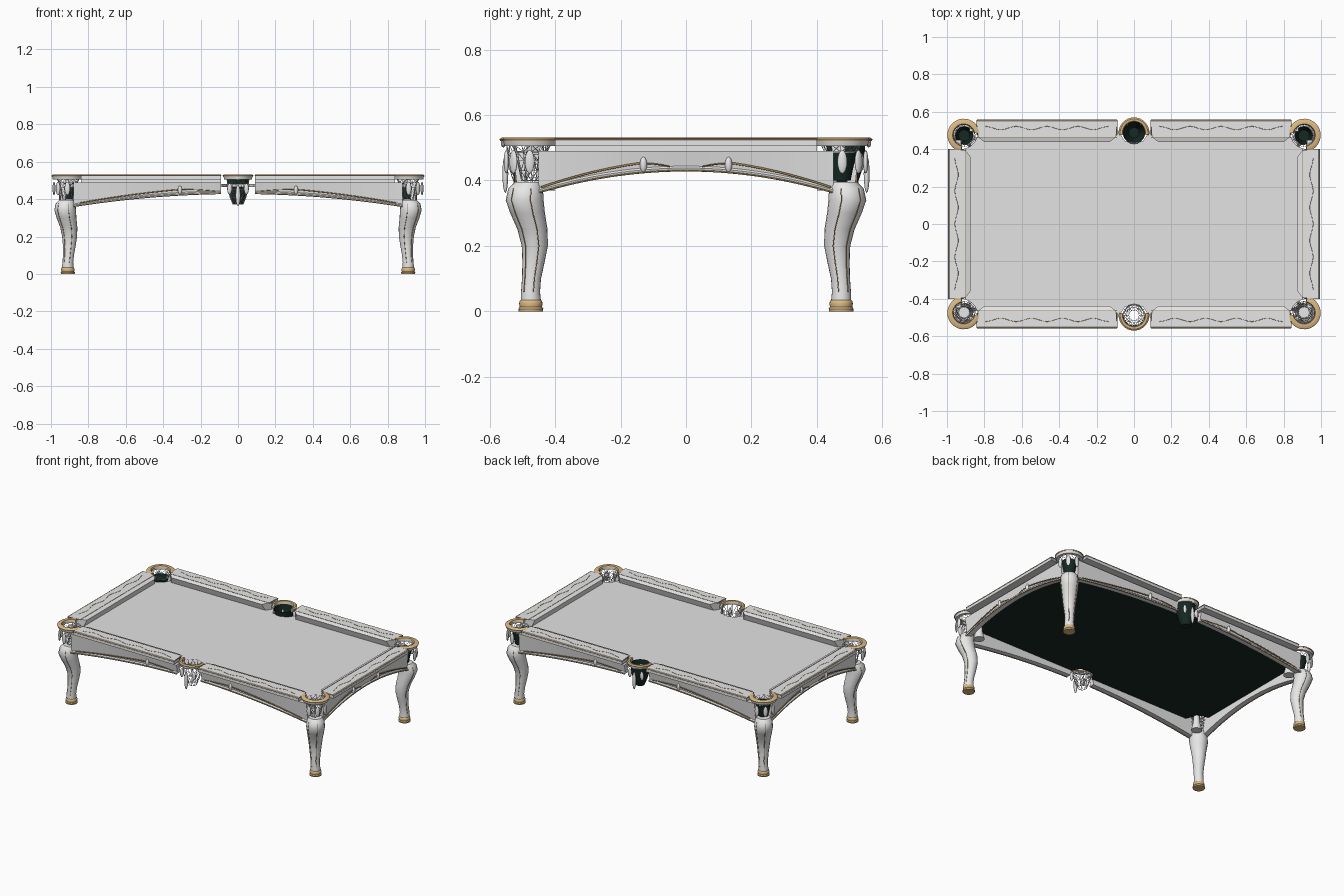
import bpy, bmesh, math

if "Cube" in bpy.data.objects:
    bpy.data.objects.remove(bpy.data.objects["Cube"])


def material(name, rgb):
    m = bpy.data.materials.new(name)
    m.use_nodes = True
    m.diffuse_color = (*rgb, 1)
    bsdf = next(n for n in m.node_tree.nodes if n.type == 'BSDF_PRINCIPLED')
    bsdf.inputs["Base Color"].default_value = (*rgb, 1)
    return m


WHITE = material("painted white", (.80, .80, .80))
CLOTH = material("cloth grey", (.77, .77, .77))
GOLD = material("tan gold", (.72, .49, .23))
TRIM = material("dark gold trim", (.36, .23, .08))
GREEN = material("dark green", (.008, .022, .017))
NET = material("net white", (.9, .9, .9))


def finish(name, bm, mats, smooth=False):
    bmesh.ops.recalc_face_normals(bm, faces=bm.faces)
    me = bpy.data.meshes.new(name)
    bm.to_mesh(me)
    bm.free()
    for m in mats:
        me.materials.append(m)
    ob = bpy.data.objects.new(name, me)
    bpy.context.collection.objects.link(ob)
    if smooth:
        bpy.ops.object.select_all(action='DESELECT')
        ob.select_set(True)
        bpy.context.view_layer.objects.active = ob
        bpy.ops.object.shade_smooth_by_angle(angle=math.radians(40))
    return ob


def loft(name, rings, mats, smooth=False, top=True):
    """Skin a list of equal point rings, bottom ring first."""
    bm = bmesh.new()
    vs = [[bm.verts.new(p) for p in r] for r in rings]
    n = len(vs[0])
    for a, b in zip(vs, vs[1:]):
        for j in range(n):
            k = (j + 1) % n
            bm.faces.new((a[j], a[k], b[k], b[j]))
    bm.faces.new(vs[0])
    if top:
        bm.faces.new(vs[-1])
    return finish(name, bm, mats, smooth)


def circle(c, z, r, n=20):
    return [(c[0] + r * math.cos(math.tau * i / n),
             c[1] + r * math.sin(math.tau * i / n), z) for i in range(n)]


def tube(name, pts, r, mat):
    cu = bpy.data.curves.new(name, 'CURVE')
    cu.dimensions = '3D'
    cu.bevel_depth = r
    cu.bevel_resolution = 1
    cu.use_fill_caps = True
    sp = cu.splines.new('POLY')
    sp.points.add(len(pts) - 1)
    for p, q in zip(sp.points, pts):
        p.co = (*q, 1)
    cu.materials.append(mat)
    ob = bpy.data.objects.new(name, cu)
    bpy.context.collection.objects.link(ob)


def ellipsoid(name, loc, size, turn, mat):
    bm = bmesh.new()
    bmesh.ops.create_uvsphere(bm, u_segments=12, v_segments=8, radius=1)
    ob = finish(name, bm, [mat], True)
    ob.location, ob.scale, ob.rotation_euler.z = loc, size, turn


def side_point(axis, sign):
    """Map (along, out, z) to a long side (axis x) or an end (axis y)."""
    if axis == 'x':
        return lambda a, o, z: (a, sign * o, z)
    return lambda a, o, z: (sign * o, a, z)


# Bed: outline with corner and side pocket notches, green underside
quarter = [(0, .435), (.05, .445), (.085, .5), (.82, .5), (.85, .44), (.875, .415), (.94, .39)]
outline = quarter + [(x, -y) for x, y in reversed(quarter)]
outline += [(-x, y) for x, y in reversed(outline)][1:-1]
bed = loft("bed", [[(x, y, z) for x, y in outline] for z in (.466, .48)], [CLOTH, GREEN])
for f in bed.data.polygons:
    f.material_index = int(f.normal.z < -.5)

# Rails with cushions, gold edges and a wavy inlay
profile = [(0, .505), (0, .524), (-.006, .53), (-.09, .53), (-.118, .521), (-.104, .48), (-.07, .48), (-.07, .505)]


def rail(name, pt, a0, a1, out):
    rings = []
    for a, s in ((a0, .04), (a1, -.04)):
        rings.append([pt(a + s * min(1, max(0, (-o - .085) / .033)), out + o, z) for o, z in profile])
    loft(name, rings, [WHITE])
    tube(name + "_outer_edge", [pt(a0, out - .001, .526), pt(a1, out - .001, .526)], .003, GOLD)
    tube(name + "_inner_edge", [pt(a0, out - .092, .53), pt(a1, out - .092, .53)], .0012, TRIM)
    for a in (a0, a1):
        tube(name + "_end_edge", [pt(a, out, .528), pt(a, out - .08, .528)], .002, TRIM)
    n = 36
    tube(name + "_inlay", [pt(a0 + (a1 - a0) * (.06 + .88 * i / n), out - .043 + .009 * math.cos(i * math.tau / 9), .53)
                           for i in range(n + 1)], .0012, TRIM)


# Aprons: arched panel, gold bottom edge, raised swag and bud
def arch(a, half):
    return .43 - .07 * (abs(a) / half) ** 2


def apron(name, pt, a0, a1, half, out, bud):
    n = 20
    st = [a0 + (a1 - a0) * i / n for i in range(n + 1)]
    loft(name, [[pt(a, out, arch(a, half)), pt(a, out + .012, .49), pt(a, out - .02, .49),
                 pt(a, out - .025, arch(a, half))] for a in st], [WHITE])
    loft(name + "_moulding", [[pt(a, out + d, arch(a, half) + e) for d, e in
                               ((-.004, 0), (.01, 0), (.012, .008), (.005, .014))] for a in st], [WHITE])
    tube(name + "_gold_edge", [pt(a, out + .009, arch(a, half)) for a in st], .003, TRIM)
    s = 1 if a0 + a1 > 0 else -1
    end = half * .96
    swag = [bud + (end - bud) * i / 12 for i in range(13)]
    tube(name + "_swag", [pt(s * a, out + .007, arch(a, half) + .014 + .016 * (1 - i / 12))
                          for i, a in enumerate(swag)], .0035, TRIM)
    inner = [bud - bud * .62 * i / 8 for i in range(9)]
    tube(name + "_inner_swag", [pt(s * a, out + .008, .452 - .010 * (i / 8) ** 2)
                                for i, a in enumerate(inner)], .0025, TRIM)
    ellipsoid(name + "_bud", pt(s * bud, out + .008, .448), (.011, .011, .024), 0, WHITE)


for s, side in ((-1, "front"), (1, "back")):
    pt = side_point('x', s)
    for a, b, h in ((-.84, -.09, "right"), (.09, .84, "left")):
        rail(f"{side}_{h}_rail", pt, a, b, .556)
        apron(f"{side}_{h}_apron", pt, *((a - .04, b) if a < 0 else (a, b + .04)), .88, .515, .31)
for s, side in ((-1, "right"), (1, "left")):
    pt = side_point('y', s)
    rail(f"{side}_end_rail", pt, -.40, .40, .992)
    for a, b, h in ((-.45, 0, "front"), (0, .45, "back")):
        apron(f"{side}_{h}_end_apron", pt, a, b, .46, .945, .13)


# Pocket horseshoe: thin gold cap over a white band, open towards the table
def horseshoe(name, c, facing, sweep, r_in, r_out):
    parts = (("_rim", GOLD, [(r_in, .521), (r_in + .004, .531), (r_out - .008, .532), (r_out, .526), (r_out - .002, .521)]),
             ("_band", WHITE, [(r_in + .006, .506), (r_in + .006, .521), (r_out - .004, .521), (r_out - .008, .506)]))
    for part, mat, section in parts:
        rings = []
        for i in range(25):
            t = facing + sweep * (i / 24 - .5)
            rings.append([(c[0] + r * math.cos(t), c[1] + r * math.sin(t), z) for r, z in section])
        loft(name + part, rings, [mat], True)


# Open baskets: solid cup or thin woven strands
def cup(name, c, levels):
    loft(name, [circle(c, z, r) for z, r in levels], [GREEN], True, top=False)


def net(name, c, levels):
    ob = loft(name, [circle(c, z, r, 12) for z, r in levels], [NET], top=False)
    bm = bmesh.new()
    bm.from_mesh(ob.data)
    bmesh.ops.triangulate(bm, faces=[f for f in bm.faces if len(f.verts) == 4])
    bm.to_mesh(ob.data)
    bm.free()
    ob.modifiers.new("strands", 'WIREFRAME').thickness = .0025


# Leg sections: height, centre x, centre y, radius
LEG = [(.03, .91, .474, .031), (.06, .91, .475, .029), (.10, .906, .472, .029), (.15, .902, .466, .034),
       (.20, .90, .462, .040), (.25, .905, .469, .046), (.30, .917, .484, .053), (.34, .924, .493, .058),
       (.375, .922, .490, .053), (.395, .915, .482, .042)]
FOOT = [(0, .037), (.008, .038), (.014, .034), (.024, .036), (.032, .034), (.036, .029)]
CORNER = [(.40, .030), (.43, .036), (.46, .043), (.487, .048)]
SIDE = [(.372, .028), (.41, .043), (.45, .055), (.512, .060)]

for sx, h in ((-1, "right"), (1, "left")):
    for sy, d in ((-1, "front"), (1, "back")):
        tag = f"{d}_{h}"
        out = math.atan2(sy, sx)
        loft(tag + "_leg", [circle((sx * x, sy * y), z, r) for z, x, y, r in LEG], [WHITE], True)
        loft(tag + "_foot", [circle((sx * .91, sy * .474), z, r) for z, r in FOOT], [GOLD], True)
        # Gilded ridges down the leg
        for k in (-1.1, 0, 1.1):
            tube(tag + "_leg_ridge", [(sx * x + r * math.cos(out + k), sy * y + r * math.sin(out + k), z)
                                      for z, x, y, r in LEG[1:-1]], .0016, TRIM)
        # Post carrying the corner of the bed
        loft(tag + "_post", [circle((sx * .86, sy * .435), z, r, 12)
                             for z, r in ((.37, .034), (.42, .022), (.466, .018))], [WHITE], True)
        c = (sx * .908, sy * .473)
        horseshoe(tag + "_pocket", (sx * .91, sy * .475), out, math.radians(250), .056, .088)
        if sy > 0:
            cup(tag + "_pocket_cup", c, CORNER)
            net(tag + "_pocket_collar", c, [(.487, .05), (.51, .06)])
        else:
            net(tag + "_pocket_net", c, CORNER + [(.51, .06)])
        # Hanging leaves around the corner
        for k in (-.75, 0, .75):
            t = out + k
            p = (sx * .91 + .074 * math.cos(t), sy * .475 + .074 * math.sin(t), .457)
            ellipsoid(tag + "_leaf", p, (.008, .015, .036), t, WHITE)

# Side pockets
for s, d in ((-1, "front"), (1, "back")):
    c = (0, s * .488)
    horseshoe(d + "_side_pocket", c, s * math.pi / 2, math.radians(200), .058, .082)
    if s > 0:
        cup(d + "_side_pocket_cup", c, SIDE)
    else:
        net(d + "_side_pocket_net", c, SIDE)
    for x, z, size in ((0, .42, .058), (-.045, .455, .03), (.045, .455, .03)):
        ellipsoid(d + "_side_leaf", (x, s * (.552 - abs(x) * .4), z), (.013, .009, size), 0, WHITE)
    ellipsoid(d + "_side_boss", (0, s * .558, .515), (.016, .008, .014), 0, WHITE)
